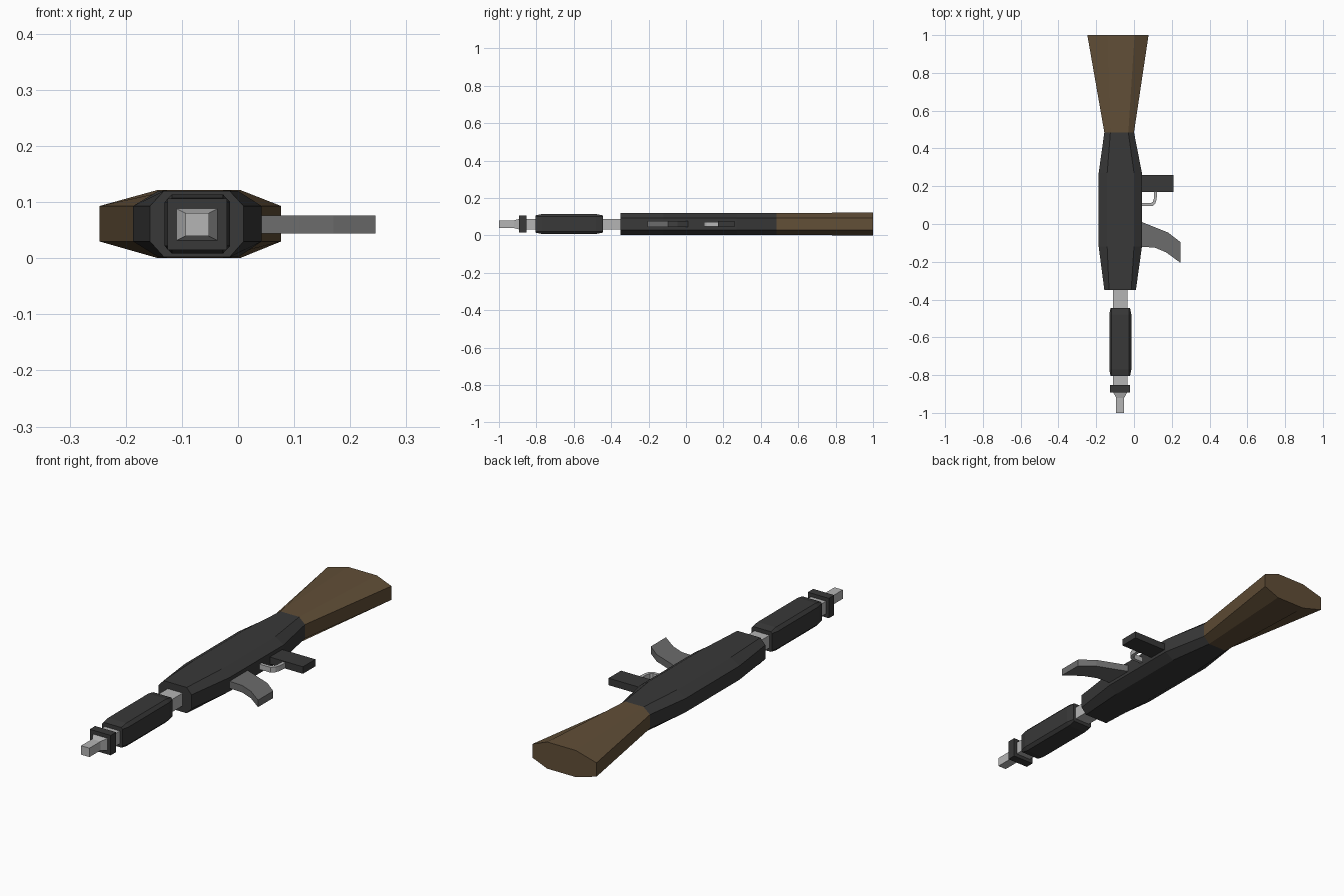
import bpy, bmesh

if "Cube" in bpy.data.objects:
    bpy.data.objects.remove(bpy.data.objects["Cube"])

def material(name, rgb):
    m = bpy.data.materials.new(name)
    m.diffuse_color = (*rgb, 1)
    m.use_nodes = True
    m.node_tree.nodes["Principled BSDF"].inputs["Base Color"].default_value = m.diffuse_color
    return m

DARK = material("dark_metal", (0.04, 0.04, 0.04))
WOOD = material("wood", (0.12, 0.077, 0.038))
STEEL = material("steel", (0.46, 0.46, 0.46))
GREY = material("mid_grey", (0.15, 0.15, 0.15))

def loft(name, rings, mat):
    """Skin matching vertex rings and cap both ends."""
    bm = bmesh.new()
    vs = [[bm.verts.new(p) for p in ring] for ring in rings]
    n = len(vs[0])
    for a, b in zip(vs, vs[1:]):
        for i in range(n):
            bm.faces.new((a[i], a[(i + 1) % n], b[(i + 1) % n], b[i]))
    bm.faces.new(vs[0])
    bm.faces.new(vs[-1])
    bmesh.ops.recalc_face_normals(bm, faces=bm.faces)
    me = bpy.data.meshes.new(name)
    bm.to_mesh(me)
    bm.free()
    me.materials.append(mat)
    ob = bpy.data.objects.new(name, me)
    bpy.context.collection.objects.link(ob)
    return ob

def octagon(y, x0, x1, t0, t1, z0, z1, s0, s1):
    """Cross-section: sides x0..x1 over s0..s1, flats t0..t1 at z0 and z1."""
    return [(x, y, z) for x, z in ((x0, s0), (t0, z0), (t1, z0), (x1, s0),
                                   (x1, s1), (t1, z1), (t0, z1), (x0, s1))]

def square(y, x0, x1, z0, z1):
    return [(x0, y, z0), (x1, y, z0), (x1, y, z1), (x0, y, z1)]

def plate(name, outline, z0, z1, mat):
    return loft(name, [[(x, y, z) for x, y in outline] for z in (z0, z1)], mat)

# Receiver body, widest in the middle
body = [(-0.35, -0.157, 0.010, -0.132, -0.015), (-0.12, -0.187, 0.042, -0.142, 0.0),
        (0.27, -0.187, 0.042, -0.142, 0.0), (0.485, -0.157, 0.0, -0.125, -0.03)]
loft("receiver", [octagon(*b, 0.002, 0.12, 0.03, 0.093) for b in body], DARK)

# Flared wooden stock
loft("stock", [octagon(0.485, -0.157, 0.0, -0.125, -0.03, 0.002, 0.12, 0.03, 0.093),
               octagon(1.0, -0.247, 0.077, -0.142, 0.003, 0.0, 0.122, 0.03, 0.093)], WOOD)

# Handguard with tapered ends
guard = [(-0.805, 0.007), (-0.77, 0), (-0.48, 0), (-0.445, 0.007)]
loft("handguard", [octagon(y, -0.131 + d, -0.014 - d, -0.118, -0.027,
                           0.008 + d, 0.114 - d, 0.022, 0.1) for y, d in guard], DARK)

# Square barrel stepping down to the muzzle
barrel = [(-1.0, 0.017), (-0.92, 0.017), (-0.89, 0), (-0.34, 0)]
loft("barrel", [square(y, -0.111 + d, -0.035 - d, 0.031 + d * 0.5, 0.089 - d * 0.5)
                for y, d in barrel], STEEL)

# Front band around the barrel
loft("front_band", [square(y, -0.126, -0.02, 0.015, 0.106) for y in (-0.892, -0.853)], DARK)

# Curved magazine
plate("magazine", [(0.03, 0.015), (0.105, -0.015), (0.18, -0.045), (0.245, -0.095),
                   (0.245, -0.205), (0.17, -0.15), (0.11, -0.125), (0.03, -0.12)],
      0.044, 0.076, GREY)

# Pistol grip
plate("grip", [(0.03, 0.17), (0.21, 0.17), (0.21, 0.26), (0.03, 0.26)], 0.044, 0.076, DARK)

# Bent trigger guard
plate("trigger_guard", [(0.122, 0.175), (0.12, 0.13), (0.113, 0.11), (0.098, 0.095),
                        (0.035, 0.095), (0.035, 0.11), (0.09, 0.11), (0.1, 0.118),
                        (0.105, 0.135), (0.107, 0.175)], 0.048, 0.072, STEEL)
